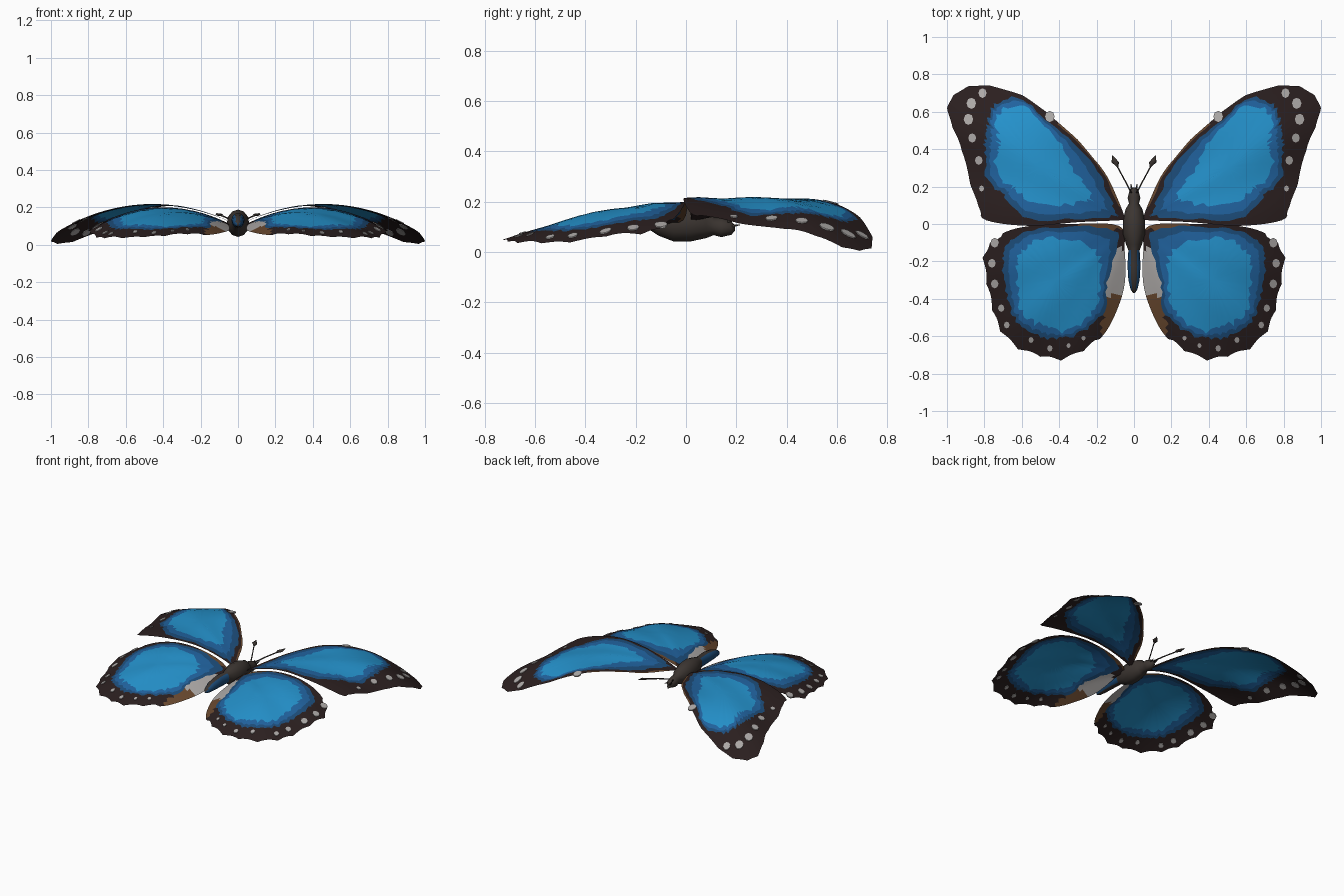
import bpy, bmesh, math, random
from mathutils import Vector

cube = bpy.data.objects.get("Cube")
if cube:
    bpy.data.objects.remove(cube, do_unlink=True)


def material(name, *rgb):
    mat = bpy.data.materials.new(name)
    mat.use_nodes = True
    mat.diffuse_color = (*rgb, 1)
    mat.node_tree.nodes["Principled BSDF"].inputs["Base Color"].default_value = (*rgb, 1)
    return mat


LIGHT, MID, DEEP, BORDER, WHITE, BROWN, BODY = range(7)
MATERIALS = [
    material("bright blue", .018, .29, .61),
    material("medium blue", .015, .125, .35),
    material("deep blue", .012, .075, .20),
    material("border brown black", .024, .014, .014),
    material("spot grey white", .42, .40, .39),
    material("tan brown", .14, .065, .028),
    material("body charcoal", .045, .036, .031),
]


def finish(name, bm, smooth=True):
    mesh = bpy.data.meshes.new(name)
    bm.to_mesh(mesh)
    bm.free()
    for mat in MATERIALS:
        mesh.materials.append(mat)
    obj = bpy.data.objects.new(name, mesh)
    bpy.context.collection.objects.link(obj)
    for poly in mesh.polygons:
        poly.use_smooth = smooth
    return obj


def spline(points, steps):
    """Closed Catmull-Rom curve through points of any dimension."""
    out, n = [], len(points)
    for i in range(n):
        a, b, c, d = (Vector(points[(i + k) % n]) for k in (-1, 0, 1, 2))
        for s in range(steps):
            t = s / steps
            out.append((b * 2 + (c - a) * t + (a * 2 - b * 5 + c * 4 - d) * t * t
                        + (b * 3 - a - c * 3 + d) * t ** 3) / 2)
    return out


# Wing curvature with soft creases fanning out from the root
def crease(x, y):
    return .006 * math.hypot(x, y) * math.sin(15 * math.atan2(y, x))


def fore_height(x, y):
    return .215 - .55 * (x - .45) ** 2 - .9 * max(0, y - .42) ** 2 + crease(x, y)


def hind_height(x, y):
    return .2 - .7 * (x - .4) ** 2 - .25 * y * y + .03 * min(y, 0) + crease(x, y)


# Outline x, y, then how far out the blue and the bright blue reach
FORE = [
    (.05, .03, .9, .62), (.09, .14, .88, .6), (.16, .28, .9, .5), (.3, .45, .88, .65),
    (.47, .6, .85, .74), (.6, .69, .94, .85), (.77, .74, .8, .72), (.885, .737, .7, .62),
    (.965, .69, .6, .48), (1, .62, .59, .45), (.97, .515, .63, .5), (.92, .39, .71, .57),
    (.875, .21, .75, .58), (.83, .09, .64, .47), (.79, .02, .6, .44), (.56, -.01, .88, .58),
    (.3, .01, .93, .68), (.08, .02, .92, .62),
]
HIND = [
    (.08, -.01, .92, .6), (.35, 0, .95, .74), (.55, -.01, .92, .74), (.68, -.04, .85, .64),
    (.77, -.1, .78, .58), (.81, -.18, .72, .54), (.79, -.32, .73, .56), (.76, -.46, .74, .58),
    (.715, -.575, .74, .6), (.62, -.67, .74, .6), (.5, -.71, .75, .62), (.39, -.73, .73, .63),
    (.27, -.68, .76, .66), (.165, -.595, .8, .68), (.095, -.47, .82, .7), (.05, -.32, .74, .62),
    (.05, -.14, .85, .64),
]


def fore_patch(x, y, ring):
    if ring == 8 and x < .4 and y > .1:
        return BROWN


def hind_patch(x, y, ring):
    if ring > 5 and x < .17:
        if -.38 < y < -.13:
            return WHITE
        if -.58 < y <= -.38:
            return BROWN
    if ring > 5 and x < .3 and y > -.03:
        return BROWN


RING_COLOURS = [LIGHT, LIGHT, LIGHT, LIGHT, MID, DEEP, BORDER, BORDER, BORDER]
STEPS = 5


def wing(name, side, outline, centre, height, patch, scallop):
    random.seed(4)
    bm = bmesh.new()
    cx, cy = centre

    def vert(x, y):
        return bm.verts.new((side * x, y, height(x, y)))

    rays = []
    for i, (x, y, blue, bright) in enumerate(spline(outline, STEPS)):
        blue += random.uniform(-.025, .025)
        bright += random.uniform(-.04, .04)
        edge = 1
        if x > .2 and abs(y) > .05:
            edge -= scallop * math.sin(math.pi * (i % STEPS) / STEPS)
        radii = [bright * k / 4 for k in (1, 2, 3, 4)]
        radii += [bright + (blue - bright) * .6, blue]
        radii += [blue + (edge - blue) * k / 3 for k in (1, 2, 3)]
        rays.append([vert(cx + (x - cx) * r, cy + (y - cy) * r) for r in radii])
    hub = vert(cx, cy)
    for a, b in zip(rays, rays[1:] + rays[:1]):
        for ring, colour in enumerate(RING_COLOURS):
            if ring:
                face = bm.faces.new((a[ring - 1], a[ring], b[ring], b[ring - 1]))
            else:
                face = bm.faces.new((hub, a[0], b[0]))
            mid = face.calc_center_median()
            special = patch(abs(mid.x), mid.y, ring)
            face.material_index = colour if special is None else special
            face.normal_update()
            if face.normal.z < 0:
                face.normal_flip()
    finish(name, bm)


# Pale spots as thin plates that show on both sides of the wing
def spots(name, side, places, height):
    bm = bmesh.new()
    for x, y, size in places:
        loops = []
        for lift in (.004, -.004):
            loop = []
            for k in range(8):
                a = math.tau * k / 8
                px, py = x + size * .85 * math.cos(a), y + size * math.sin(a)
                loop.append(bm.verts.new((side * px, py, height(px, py) + lift)))
            bm.faces.new(loop)
            loops.append(loop)
        top, low = loops
        for k in range(8):
            bm.faces.new((top[k - 1], top[k], low[k], low[k - 1]))
    bmesh.ops.recalc_face_normals(bm, faces=bm.faces)
    for face in bm.faces:
        face.material_index = WHITE
    finish(name, bm, False)


FORE_SPOTS = [(.81, .7, .026), (.87, .645, .03), (.885, .56, .03), (.865, .46, .025),
              (.83, .34, .024), (.815, .19, .016), (.45, .575, .03)]
HIND_SPOTS = [(.745, -.1, .026), (.76, -.21, .024), (.745, -.32, .024), (.71, -.45, .02),
              (.68, -.54, .018), (.55, -.62, .016), (.45, -.665, .017), (.35, -.65, .013),
              (.27, -.61, .013)]


# Tubes running along y: each section is x, y, z, half width, half height
def loft(name, sections, sides, side=1):
    bm = bmesh.new()
    rings = []
    for x, y, z, w, h in sections:
        angles = [math.tau * k / sides for k in range(sides)]
        rings.append([bm.verts.new((side * x + w * math.cos(a), y, z + h * math.sin(a)))
                      for a in angles])
    for a, b in zip(rings, rings[1:]):
        for k in range(sides):
            bm.faces.new((a[k - 1], a[k], b[k], b[k - 1]))
    bm.faces.new(rings[0])
    bm.faces.new(rings[-1])
    bmesh.ops.recalc_face_normals(bm, faces=bm.faces)
    for face in bm.faces:
        flank = name == "body" and face.calc_center_median().y < -.14 and abs(face.normal.x) > .6
        face.material_index = DEEP if flank else BODY
    return finish(name, bm)


# Head, thorax and abdomen
loft("body", [
    (0, .195, .095, .008, .01), (0, .18, .095, .024, .027), (0, .14, .097, .034, .038),
    (0, .11, .102, .027, .035), (0, .08, .11, .045, .055), (0, .02, .113, .06, .071),
    (0, -.05, .115, .06, .073), (0, -.11, .12, .042, .055), (0, -.14, .125, .03, .04),
    (0, -.22, .13, .035, .04), (0, -.3, .125, .03, .033), (0, -.35, .115, .018, .02),
    (0, -.37, .11, .005, .006)], 12)

for side, word in ((1, "left"), (-1, "right")):
    wing(word + "_forewing", side, FORE, (.5, .3), fore_height, fore_patch, .012)
    wing(word + "_hindwing", side, HIND, (.42, -.3), hind_height, hind_patch, .035)
    spots(word + "_forewing_spots", side, FORE_SPOTS, fore_height)
    spots(word + "_hindwing_spots", side, HIND_SPOTS, hind_height)
    # Clubbed antenna and mouth feeler
    loft(word + "_antenna", [
        (.014, .165, .12, .005, .005), (.05, .235, .14, .004, .004), (.088, .305, .156, .004, .004),
        (.1, .33, .161, .02, .007), (.115, .367, .167, .002, .002)], 6, side)
    loft(word + "_feeler", [
        (.012, .17, .1, .008, .008), (.016, .215, .108, .002, .002)], 6, side)
